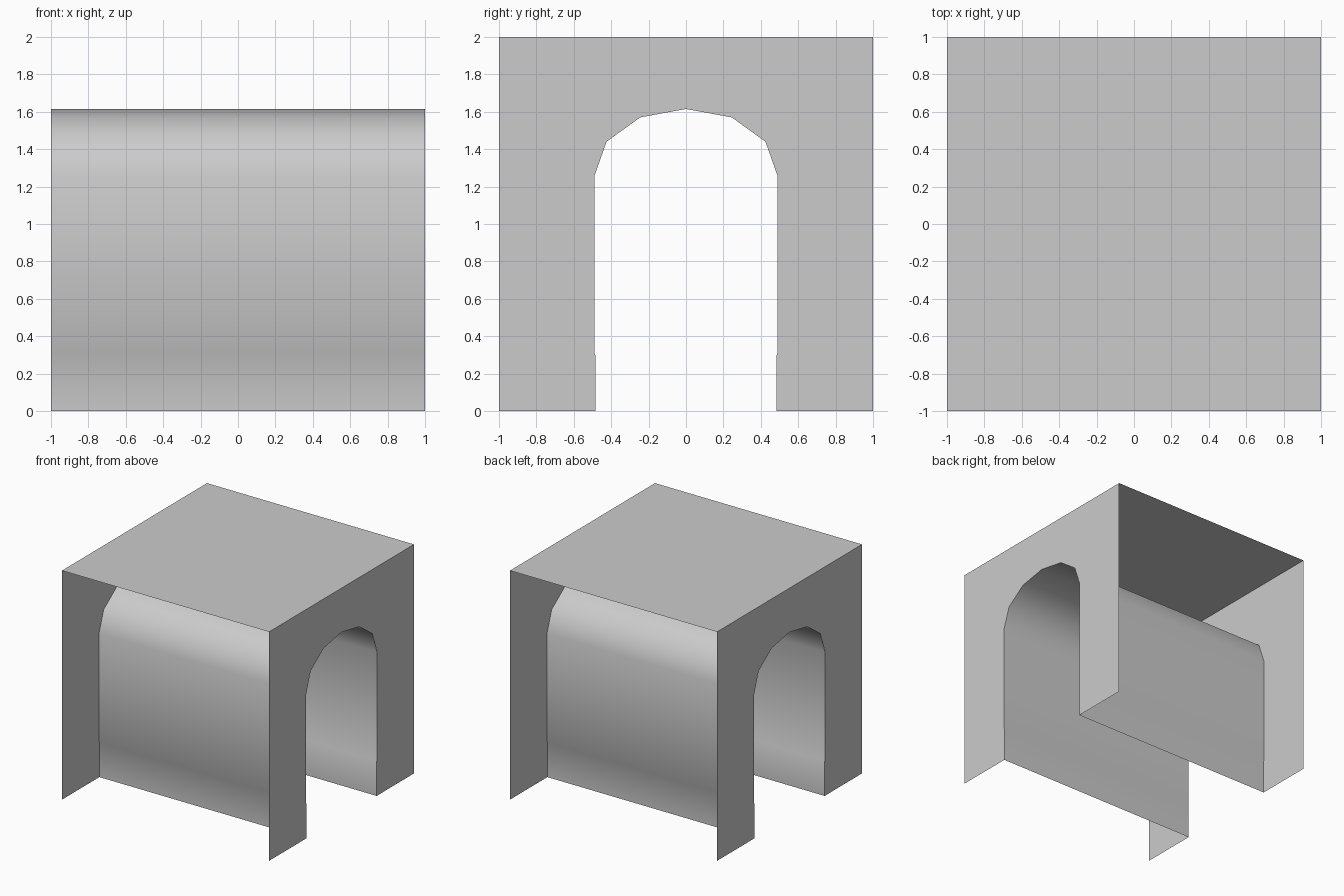
import bpy
import bmesh
import math

cube = bpy.data.objects.get("Cube")
if cube:
    bpy.data.objects.remove(cube, do_unlink=True)

# Plain grey surface
grey = bpy.data.materials.new("plain_grey")
grey.use_nodes = True
colour = (0.6, 0.6, 0.6, 1)
grey.diffuse_color = colour
grey.node_tree.nodes["Principled BSDF"].inputs["Base Color"].default_value = colour

# Arch profile (y, z): one half from floor to crown, then mirrored
half = [(-0.485, 0), (-0.485, 0.3), (-0.49, 0.31), (-0.49, 1.255),
        (-0.425, 1.44), (-0.245, 1.57)]
arch = half + [(0, 1.615)] + [(-y, z) for y, z in reversed(half)]


def sheet(name, faces):
    """Make an open sheet object from lists of corner points."""
    bm = bmesh.new()
    for corners in faces:
        bm.faces.new([bm.verts.new(c) for c in corners])
    bmesh.ops.remove_doubles(bm, verts=bm.verts, dist=1e-5)
    mesh = bpy.data.meshes.new(name)
    bm.to_mesh(mesh)
    bm.free()
    mesh.materials.append(grey)
    obj = bpy.data.objects.new(name, mesh)
    bpy.context.collection.objects.link(obj)
    return obj


# Flat roof
sheet("roof", [[(-1, -1, 2), (1, -1, 2), (1, 1, 2), (-1, 1, 2)]])

# End walls with the arched opening
outline = [(-1, 2), (-1, 0)] + arch + [(1, 0), (1, 2)]
for name, x in (("left_wall", 1), ("right_wall", -1)):
    points = outline if x > 0 else outline[::-1]
    sheet(name, [[(x, y, z) for y, z in points]])

# Vaulted passage joining the two openings, its face turned outward
passage = sheet("passage", [
    [(-1, *a), (1, *a), (1, *b), (-1, *b)] for a, b in zip(arch, arch[1:])])
bpy.ops.object.select_all(action="DESELECT")
passage.select_set(True)
bpy.context.view_layer.objects.active = passage
bpy.ops.object.shade_smooth_by_angle(angle=math.radians(45))
